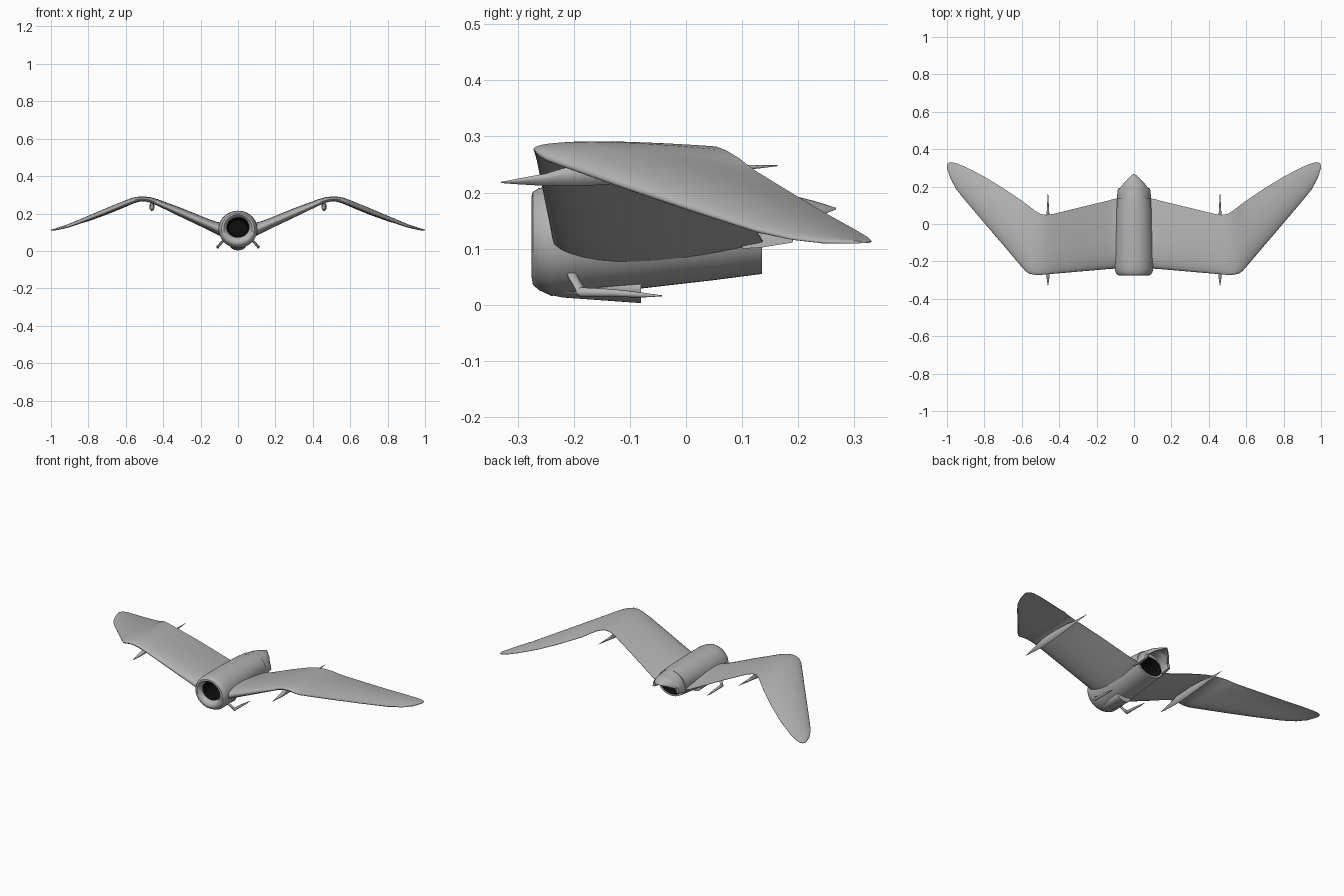
import bpy, bmesh, math

def material(name, v):
    m = bpy.data.materials.new(name)
    m.diffuse_color = (v, v, v, 1)
    return m

GREY, BLACK = material("grey_skin", .45), material("duct_black", .004)

def make(name, rings, mirror=False, angle=40, dark=()):
    """Loft closed rings of points, cap both ends, smooth by angle; dark = black bands (-1 = caps)."""
    bm = bmesh.new()
    vr = [[bm.verts.new(p) for p in r] for r in rings]
    n = len(vr[0])
    for k, (a, b) in enumerate(zip(vr, vr[1:])):
        for i in range(n):
            j = (i + 1) % n
            bm.faces.new((a[i], a[j], b[j], b[i])).material_index = int(k in dark)
    for cap in (vr[0][::-1], vr[-1]):
        bm.faces.new(cap).material_index = int(-1 in dark)
    bmesh.ops.recalc_face_normals(bm, faces=bm.faces)
    me = bpy.data.meshes.new(name)
    bm.to_mesh(me)
    bm.free()
    me.materials.append(GREY)
    me.materials.append(BLACK)
    ob = bpy.data.objects.new(name, me)
    bpy.context.collection.objects.link(ob)
    if mirror:
        ob.modifiers.new("Mirror", 'MIRROR')
    for o in bpy.context.selected_objects:
        o.select_set(False)
    ob.select_set(True)
    bpy.context.view_layer.objects.active = ob
    bpy.ops.object.shade_smooth_by_angle(angle=math.radians(angle))
    return ob

def oval(y, hw, lo, hi, x=0, n=48):
    c, h = (lo + hi) / 2, (hi - lo) / 2
    return [(x + hw * math.cos(2 * math.pi * i / n), y,
             c + h * math.sin(2 * math.pi * i / n)) for i in range(n)]

# hull: intake throat, rolled lip, outer skin, then exhaust duct
hull = [(-0.10, .050, .080, .165), (-0.20, .055, .078, .172), (-0.25, .060, .072, .180),
        (-0.268, .066, .063, .186), (-0.275, .076, .048, .194), (-0.273, .088, .036, .201),
        (-0.262, .097, .026, .208), (-0.24, .103, .016, .213), (-0.20, .104, .018, .215),
        (-0.08, .100, .029, .215), (0.05, .094, .044, .212), (0.135, .090, .055, .205),
        (0.135, .072, .066, .172), (0.04, .055, .075, .165)]
make("hull", [oval(*s) for s in hull], dark=(-1, 0, 1, 12))

# tail hood: arched shell over the exhaust, narrowing to a point
def arch(y, hw, base, top, t, n=20):
    out, inn = [], []
    for i in range(n + 1):
        a = math.pi * i / n
        out.append((hw * math.cos(a), y, base + (top - base) * math.sin(a)))
        inn.append(((hw - t) * math.cos(a), y, base + (top - base - t) * math.sin(a)))
    return out + inn[::-1]

hood = [(0.10, .092, .100, .209, .016), (0.135, .091, .102, .205, .016), (0.165, .089, .107, .200, .015),
        (0.190, .086, .111, .194, .012), (0.192, .074, .135, .194, .011), (0.205, .066, .142, .191, .010),
        (0.225, .050, .152, .186, .008), (0.245, .030, .161, .180, .006), (0.260, .013, .167, .175, .003),
        (0.267, .003, .170, .173, .001)]
make("tail_hood", [arch(*s) for s in hood])

# belly fairing with a blunt rear step
make("belly_fairing", [oval(-0.245, .02, .018, .045), oval(-0.22, .035, .013, .05),
                       oval(-0.15, .042, .008, .055), oval(-0.08, .042, .003, .055)])

# gull wing: x, leading y, trailing y, leading z, trailing z, thickness
wing = [(.080, -.236, .138, .112, .110, .076), (.11, -.239, .133, .121, .119, .066),
        (.15, -.242, .122, .138, .136, .058),
        (.30, -.255, .086, .202, .207, .048), (.43, -.266, .054, .257, .264, .033),
        (.47, -.270, .049, .271, .277, .027), (.50, -.272, .054, .277, .281, .024),
        (.53, -.272, .072, .277, .274, .026), (.56, -.266, .095, .270, .260, .030),
        (.58, -.252, .110, .262, .248, .032), (.60, -.230, .125, .254, .237, .032),
        (.70, -.112, .192, .212, .196, .030), (.80, .005, .253, .172, .160, .025),
        (.90, .123, .305, .133, .131, .017), (.95, .185, .325, .119, .119, .011),
        (.98, .240, .331, .112, .113, .007), (.995, .283, .325, .111, .111, .004),
        (1.0, .302, .313, .111, .111, .002)]

def foil(x, y0, y1, z0, z1, t, n=16):
    bend = t * 1.2 * min(1, max(0, (x - .52) / .12))
    def pt(u, s):
        h = 5 * t * (.2969 * math.sqrt(u) - .126 * u - .3516 * u**2 + .2843 * u**3 - .1026 * u**4) + .001
        return (x, y0 + (y1 - y0) * u, z0 + (z1 - z0) * u + s * h + bend * u * (1 - u))
    us = [.5 * (1 - math.cos(math.pi * i / n)) for i in range(n + 1)]
    return [pt(u, 1) for u in us] + [pt(u, -1) for u in us[:0:-1]]

make("gull_wing", [foil(*s) for s in wing], mirror=True, angle=60)

# slender V-bottomed spindles under the wing kinks: y, half width, half height
spindle = [(-.330, .001, .001), (-.30, .006, .005), (-.25, .011, .011), (-.19, .014, .015),
           (-.10, .013, .015), (0, .010, .011), (.08, .006, .006), (.163, .001, .001)]

def keel(y, w, h):
    c = .218 + (y + .33) * .061
    up = h * (1.7 if -.22 < y < .02 else 1)
    return [(.46 + a * w, y, c + (b * up if b > 0 else b * h)) for a, b in
            ((0, -1), (.5, -.6), (.9, 0), (1, .5), (.6, 1), (-.6, 1), (-1, .5), (-.9, 0), (-.5, -.6))]

make("wing_spindle", [keel(*s) for s in spindle], mirror=True, angle=60)

# landing skids: canted strut, then a long tapered runner
def ring(c, ry, rx, n=12):
    return [(c[0] + rx * math.cos(2 * math.pi * i / n), c[1] + ry * math.sin(2 * math.pi * i / n), c[2])
            for i in range(n)]

make("skid_strut", [ring((.070, -.205, .060), .009, .009), ring((.085, -.202, .050), .009, .009),
                    ring((.106, -.186, .022), .009, .008)], mirror=True)
make("skid_runner", [oval(-.196, .003, .019, .025, .108, 12), oval(-.188, .008, .014, .031, .108, 12),
                     oval(-.13, .007, .014, .028, .108, 12), oval(-.08, .005, .013, .022, .108, 12),
                     oval(-.043, .001, .015, .017, .108, 12)], mirror=True)
